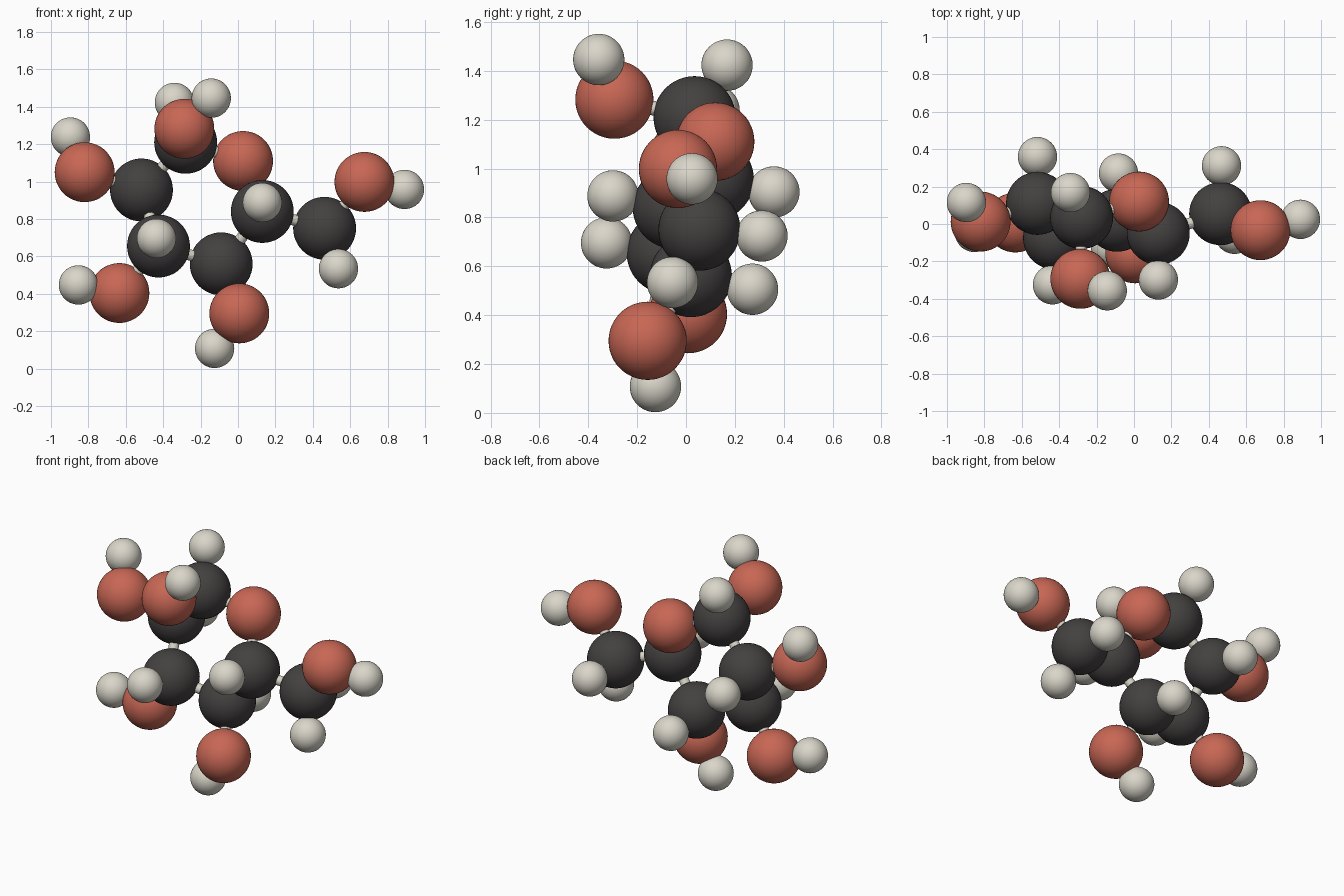
import bpy
from mathutils import Vector
from itertools import combinations

cube = bpy.data.objects.get("Cube")
if cube:
    bpy.data.objects.remove(cube, do_unlink=True)


def material(name, rgb):
    m = bpy.data.materials.new(name)
    m.use_nodes = True
    m.diffuse_color = (*rgb, 1)
    bsdf = m.node_tree.nodes["Principled BSDF"]
    bsdf.inputs["Base Color"].default_value = (*rgb, 1)
    bsdf.inputs["Roughness"].default_value = 0.6
    return m


charcoal = material("charcoal", (0.058, 0.052, 0.052))
red = material("coral red", (0.58, 0.135, 0.09))
pale = material("warm white", (0.70, 0.67, 0.59))

# Radius and colour of each kind of atom
KINDS = {"carbon": (0.168, charcoal), "oxygen": (0.16, red), "hydrogen": (0.105, pale)}
BOND_RADIUS = 0.03

# Where each atom sits
ATOMS = {
    "carbon": [(-.516, .11, .955), (-.28, .035, 1.21), (-.425, -.075, .655),
               (-.09, .02, .56), (.13, -.05, .84), (.463, .055, .75)],
    "oxygen": [(-.82, .013, 1.05), (-.287, -.293, 1.282), (.027, .12, 1.11),
               (.676, -.033, .998), (-.634, .008, .404), (.007, -.157, .295)],
    "hydrogen": [(-.896, .115, 1.238), (-.34, .168, 1.423), (-.143, -.357, 1.446),
                 (.13, -.299, .888), (.89, .025, .958), (.537, -.055, .534),
                 (-.436, -.325, .696), (-.853, -.045, .447), (-.125, -.125, .108),
                 (-.516, .36, .904), (-.083, .272, .506), (.468, .311, .724)],
}


def finish(name, mat):
    ob = bpy.context.object
    ob.name = name
    ob.data.materials.append(mat)
    bpy.ops.object.shade_smooth_by_angle()


# Atoms
placed = []
for kind, spots in ATOMS.items():
    radius, mat = KINDS[kind]
    for i, spot in enumerate(spots, 1):
        bpy.ops.mesh.primitive_uv_sphere_add(segments=48, ring_count=24,
                                             radius=radius, location=spot)
        finish(f"{kind}_atom_{i}", mat)
        placed.append((kind, Vector(spot)))

# Bonds join neighbours, hydrogen having the shorter reach
count = 0
for (kind_a, a), (kind_b, b) in combinations(placed, 2):
    reach = 0.3 if "hydrogen" in (kind_a, kind_b) else 0.42
    if kind_a == kind_b == "hydrogen" or (b - a).length > reach:
        continue
    count += 1
    bpy.ops.mesh.primitive_cylinder_add(
        vertices=24, radius=BOND_RADIUS, depth=(b - a).length, location=(a + b) / 2,
        rotation=(b - a).to_track_quat("Z", "Y").to_euler())
    finish(f"bond_{count}", pale)
